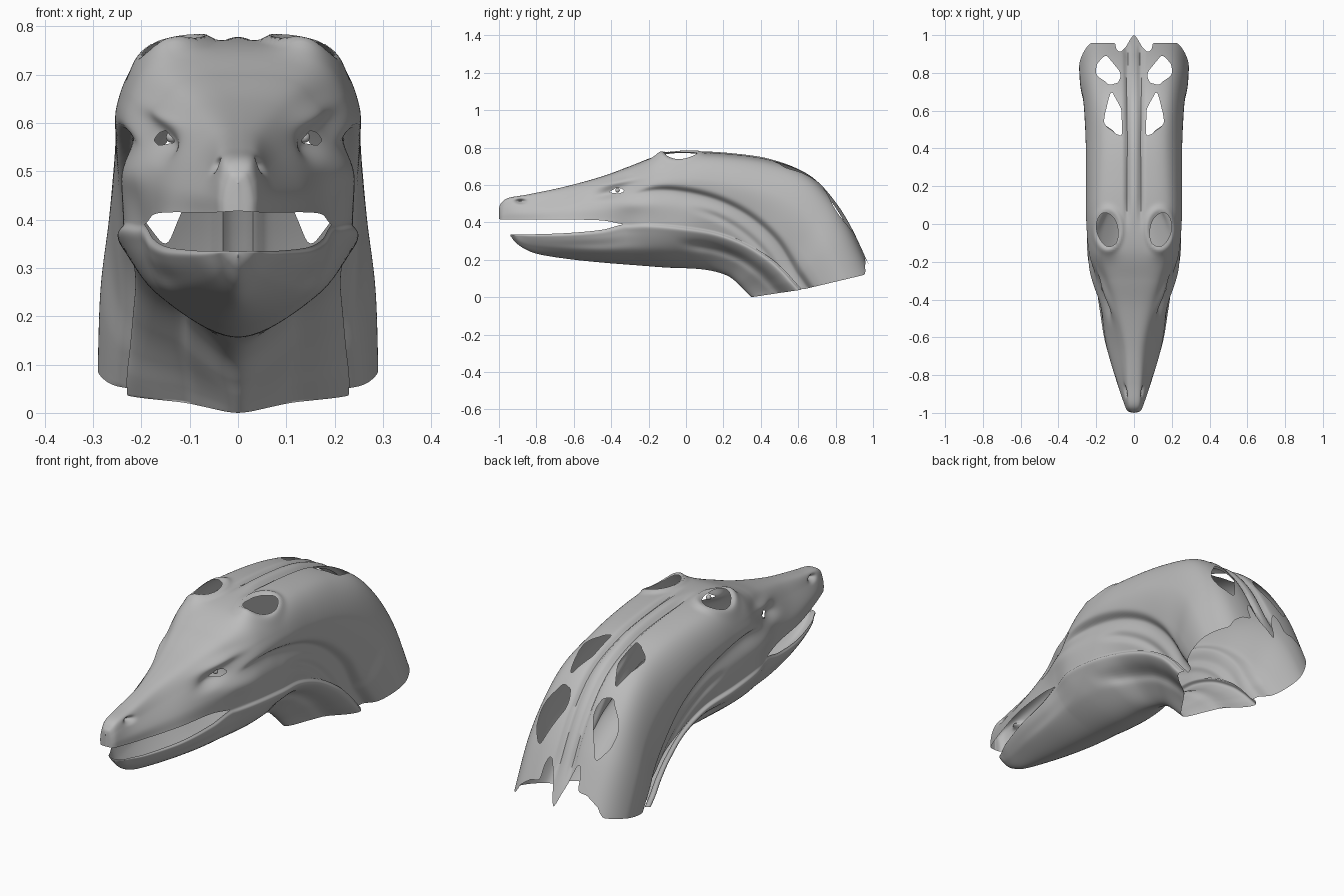
import bpy, bmesh, math
from mathutils import Vector

if "Cube" in bpy.data.objects:
    bpy.data.objects.remove(bpy.data.objects["Cube"])

grey = bpy.data.materials.new("stone grey")
grey.diffuse_color = (0.5, 0.5, 0.5, 1)
grey.use_nodes = True
grey.node_tree.nodes["Principled BSDF"].inputs["Base Color"].default_value = grey.diffuse_color

# Stations from snout to neck end, side profile (y, z): crown, upper lip, lower lip, throat
CROWN = [(-1, .475), (-.99, .50), (-.95, .53), (-.84, .55), (-.65, .59), (-.45, .645), (-.3, .70), (-.14, .758),
         (.05, .775), (.25, .765), (.45, .735), (.64, .67), (.77, .555), (.885, .38), (1, .13)]
UPPER = [(-1, .418), (-.99, .416), (-.95, .415), (-.84, .415), (-.65, .415), (-.45, .41), (-.33, .39), (-.2, .395),
         (-.02, .38), (.16, .35), (.32, .29), (.45, .21), (.53, .14), (.58, .085), (.62, .04)]
LOWER = [(-.937, .334), (-.925, .335), (-.89, .335), (-.81, .336), (-.63, .343), (-.45, .36)] + UPPER[6:]
THROAT = [(-.937, .325), (-.915, .297), (-.87, .262), (-.79, .23), (-.63, .204), (-.45, .185), (-.26, .17), (-.1, .158),
          (.05, .152), (.15, .138), (.23, .11), (.285, .065), (.315, .035), (.335, .015), (.35, 0)]
# Half widths along the length: roof edge, brow, cheek, lip, belly of the jaw
ROOF = [0, .018, .03, .037, .047, .085, .125, .165, .18, .175, .17, .18, .19, .2, .2]
BROW = [0, .028, .044, .06, .09, .138, .175, .23, .25, .25, .25, .255, .265, .28, .285]
CHEEK = [0, .033, .052, .085, .13, .17, .205, .24, .24, .24, .24, .25, .255, .27, .275]
LIP = [0, .033, .052, .09, .145, .175, .195, .232, .235, .21, .2, .205, .21, .215, .215]
JAW = [0, .02, .037, .06, .105, .14, .16, .17, .15, .11, .1, .1, .09, .085, .085]
N = len(CROWN)
PER, UP_ROWS, LOW_ROWS, CORNER = 16, 20, 11, 6


def spline(p, t):
    """Smooth curve through numbers or vectors."""
    i = min(int(t), len(p) - 2)
    u = t - i
    b, c = p[i], p[i + 1]
    a = p[i - 1] if i else b * 2 - c
    d = p[i + 2] if i + 2 < len(p) else c * 2 - b
    return (b * 2 + (c - a) * u + (a * 2 - b * 5 + c * 4 - d) * u ** 2 + (b * 3 - a - c * 3 + d) * u ** 3) * .5


def bell(*terms):
    return math.exp(-sum(v * v for v in terms))


def ramp(v, a, b):
    v = max(0, min(1, (v - a) / (b - a)))
    return v * v * (3 - 2 * v)


def inside(x, y, poly):
    hit = False
    for (x1, y1), (x2, y2) in zip(poly, poly[1:] + poly[:1]):
        if (y1 > y) != (y2 > y) and x < (x2 - x1) * (y - y1) / (y2 - y1) + x1:
            hit = not hit
    return hit


def detail(p, down, s, f, upper):
    """Carve grooves, brows, nostrils and ridges into the skin."""
    x, y, z = p
    out = 0
    if upper:
        slope = .18 * (y + .38)
        out -= .024 * bell((y + .42) / .07, (z - .56 - slope) / .026)   # eye socket
        out += .018 * bell((y + .36) / .10, (z - .612 - slope) / .02)   # brow
        out += .012 * bell((y + .30) / .10, (z - .50) / .04)            # cheekbone
        out -= .028 * bell((y + .885) / .024, (z - .512) / .011)        # nostril
        line = .52 + .40 * ramp(s, 7, 13)                               # neck crease
        k = ramp(s, 6, 7.5)
        out -= k * .03 * (bell((f - line) / .05) if f < line else bell((f - line) / .14))
        out -= k * .012 * ramp(s, 8, 9) * bell((f - line - .2) / .05)
        if f < .3:
            sink = .016 * bell((x - .036) / .012) - .004 * bell(x / .02)    # spine ridge
            sink += .014 * bell(x / .07) * ramp(y, .4, .75)
            p = p + down * sink * ramp(y, -.05, .15) * (1 - ramp(y, .9, 1))
            rim = math.hypot((x - .14) / .065, (y + .03) / .095)        # raised rim of skull opening
            p.z += .012 * bell((rim - 1.12) / .22)
            p.z += .018 * bell((x - .14) / .05, (y + .14) / .05)
    else:
        out -= .02 * ramp(s, 7.5, 8.5) * bell((f - .45) / .12)          # throat fold
        out -= .008 * bell((y + .45) / .2, (f - .45) / .15)
    p.x = max(0, p.x + out * min(1, x / .03))
    return p


V2 = [[Vector(q) for q in c] for c in (CROWN, UPPER, LOWER, THROAT)]


def section(s, upper, rows):
    a, b = (spline(V2[0 if upper else 2 if s < CORNER else 1], s), spline(V2[1 if upper else 3], s))
    roof, brow, cheek, lip, jaw = (max(0, spline(w, s)) for w in (ROOF, BROW, CHEEK, LIP, JAW))
    if upper:
        pts = [(-roof, .06), (0, 0), (roof, .06), (brow, .35), (cheek, .7), (lip, 1)]
    else:
        pts = [(lip, 0), (lip * 1.03, .15), (jaw, .62), (0, 1), (-jaw, .62)]
    pts = [Vector(q) for q in pts]
    first, segs = (1, 4) if upper else (0, 3)
    down = Vector((0, *(b - a))).normalized()
    res = []
    for j in range(segs * rows + 1):
        x, f = spline(pts, first + j / rows)
        q = a + (b - a) * f
        res.append(detail(Vector((max(0, x), q.x, q.y)), down, s, f, upper))
    res[0 if upper else -1].x = 0
    return res


# Openings as outlines seen from the top
HOLES = [
    [(.12, .71), (.065, .60), (.06, .46), (.10, .48), (.16, .53), (.15, .60)],
    [(.15, .90), (.07, .80), (.08, .75), (.13, .735), (.20, .79), (.20, .84)],
    [(.012, 1.1), (.012, .99), (.055, .925), (.075, .905), (.095, .925), (.11, 1.1)],
    [(.08, 1.1), (.08, .958), (.4, .958), (.4, 1.1)],
    [(.14 + .058 * math.cos(k * math.pi / 12) + .012 * math.sin(k * math.pi / 12),
      -.03 + .09 * math.sin(k * math.pi / 12)) for k in range(24)],
]
EYE = [(-.415, .560), (-.37, .587), (-.335, .577), (-.33, .562), (-.36, .553)]

bm = bmesh.new()
for upper, rows in ((True, UP_ROWS), (False, LOW_ROWS)):
    grid = [[bm.verts.new(p) for p in section(i / PER, upper, rows)] for i in range((N - 1) * PER + 1)]
    for r0, r1 in zip(grid, grid[1:]):
        for k in range(len(r0) - 1):
            bm.faces.new((r0[k], r0[k + 1], r1[k + 1], r1[k]))
bmesh.ops.remove_doubles(bm, verts=bm.verts, dist=2e-4)
bmesh.ops.dissolve_degenerate(bm, edges=bm.edges, dist=1e-5)

# Cut skull, neck and eye openings
cut = []
for f in bm.faces:
    c = f.calc_center_median()
    top = c.z > (.55 if c.y < .72 else .05) and c.y > -.2
    if (top and any(inside(c.x, c.y, h) for h in HOLES)) or inside(c.y, c.z, EYE):
        cut.append(f)
bmesh.ops.delete(bm, geom=cut, context='FACES')

# Even out the cut edges
for _ in range(4):
    moves = []
    for v in bm.verts:
        near = [e.other_vert(v).co for e in v.link_edges if e.is_boundary]
        if v.co.x > .004 and len(near) == 2 and v.co.y > -.43:
            moves.append((v, v.co * .5 + (near[0] + near[1]) * .25))
    for v, co in moves:
        v.co = co
bmesh.ops.recalc_face_normals(bm, faces=bm.faces)
me = bpy.data.meshes.new("head_shell")
bm.to_mesh(me)
bm.free()
me.materials.append(grey)
head = bpy.data.objects.new("head_shell", me)
bpy.context.collection.objects.link(head)
bpy.context.view_layer.objects.active = head
head.select_set(True)
bpy.ops.object.shade_smooth_by_angle(angle=math.radians(50))
mir = head.modifiers.new("mirror", 'MIRROR')
mir.merge_threshold = .0005

# Small pupils inside the eye openings
for side in (-1, 1):
    bpy.ops.mesh.primitive_uv_sphere_add(segments=16, ring_count=8, radius=.012, location=(side * .137, -.366, .571))
    eye = bpy.context.object
    eye.name = "pupil"
    eye.data.materials.append(grey)
    bpy.ops.object.shade_smooth()
